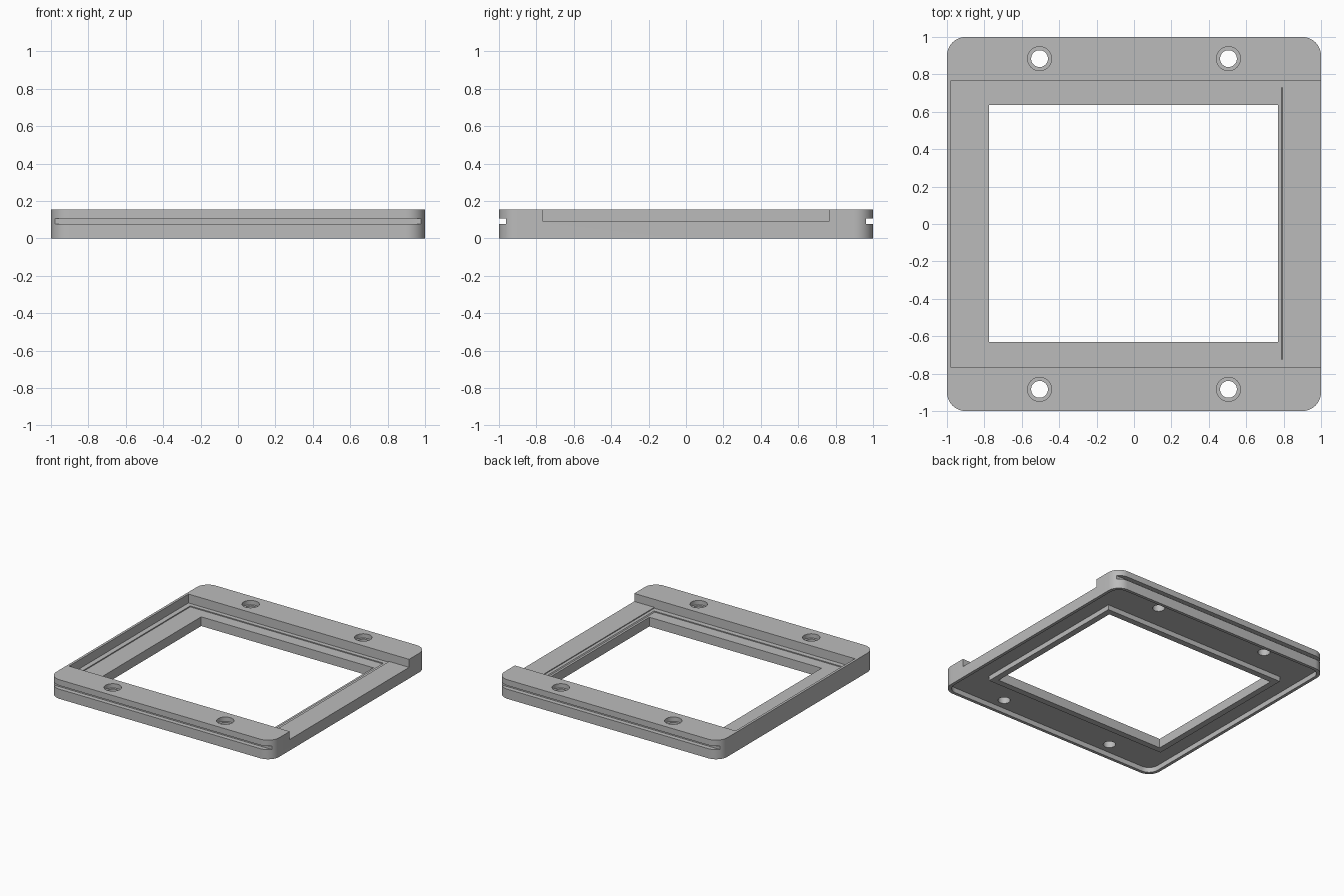
import bpy
import bmesh
from mathutils import Vector

cube = bpy.data.objects.get("Cube")
if cube:
    bpy.data.objects.remove(cube, do_unlink=True)

grey = bpy.data.materials.new("mid_grey")
grey.use_nodes = True
colour = (0.5, 0.5, 0.5, 1)
grey.diffuse_color = colour
grey.node_tree.nodes["Principled BSDF"].inputs["Base Color"].default_value = colour

TOP = 0.155


def finish(name, bm):
    bmesh.ops.recalc_face_normals(bm, faces=bm.faces)
    mesh = bpy.data.meshes.new(name)
    bm.to_mesh(mesh)
    bm.free()
    mesh.materials.append(grey)
    ob = bpy.data.objects.new(name, mesh)
    bpy.context.collection.objects.link(ob)
    return ob


def box(name, x, y, z, radius=0):
    """Box from ranges, with optional rounded upright edges."""
    bm = bmesh.new()
    bmesh.ops.create_cube(bm, size=1)
    for v in bm.verts:
        v.co = Vector([r[0] if c < 0 else r[1] for c, r in zip(v.co, (x, y, z))])
    if radius:
        upright = [e for e in bm.edges
                   if abs(e.verts[0].co.z - e.verts[1].co.z) > 0.01]
        bmesh.ops.bevel(bm, geom=upright, offset=radius, segments=10,
                        profile=0.5, affect='EDGES')
    return finish(name, bm)


def cylinder(name, x, y, z, radius):
    bm = bmesh.new()
    bmesh.ops.create_cone(bm, cap_ends=True, segments=40, radius1=radius,
                          radius2=radius, depth=z[1] - z[0])
    bmesh.ops.translate(bm, verts=bm.verts, vec=(x, y, sum(z) / 2))
    return finish(name, bm)


def boolean(ob, tool, operation='DIFFERENCE'):
    bpy.context.view_layer.objects.active = ob
    mod = ob.modifiers.new("cut", 'BOOLEAN')
    mod.operation, mod.solver, mod.object = operation, 'EXACT', tool
    bpy.ops.object.modifier_apply(modifier=mod.name)
    bpy.data.objects.remove(tool, do_unlink=True)


# Rounded plate
frame = box("bezel_frame", (-1, 1), (-1, 1), (0, TOP), 0.1)

# Hollow underside, leaving an outer lip and a rim around the window
pocket = box("pocket", (-0.975, 0.975), (-0.975, 0.975), (-0.1, 0.04), 0.08)
boolean(pocket, box("window_rim", (-0.825, 0.82), (-0.68, 0.685), (-0.2, 0.2)))
boolean(frame, pocket)

# Stepped recess in the top, open through the left side
boolean(frame, box("open_end", (0.7, 1.2), (-0.765, 0.765), (0.09, 0.3)))
boolean(frame, box("recess", (-0.98, 0.82), (-0.765, 0.765), (0.083, 0.3)))
seat = box("seat_recess", (-0.94, 0.8), (-0.725, 0.73), (0.075, 0.083 + 0.008))
for v in seat.data.vertices:
    if v.co.x > 0 and v.co.z < 0.08:
        v.co.x = 0.788
boolean(frame, seat)

# Window opening
boolean(frame, box("window", (-0.775, 0.77), (-0.63, 0.635), (-0.2, 0.3)))

# Side slots and counterbored screw holes, front and back
for side in (-1, 1):
    slot_y = sorted((side * 0.963, side * 1.2))
    boolean(frame, box("slot", (-1.2, 1.2), slot_y, (0.078, 0.107)))
    for x in (-0.505, 0.505):
        boolean(frame, cylinder("hole", x, side * 0.884, (-0.1, 0.3), 0.045))
        boolean(frame, cylinder("counterbore", x, side * 0.884, (0.12, 0.3), 0.064))

bpy.ops.object.select_all(action='DESELECT')
frame.select_set(True)
bpy.context.view_layer.objects.active = frame
bpy.ops.object.shade_smooth_by_angle()
